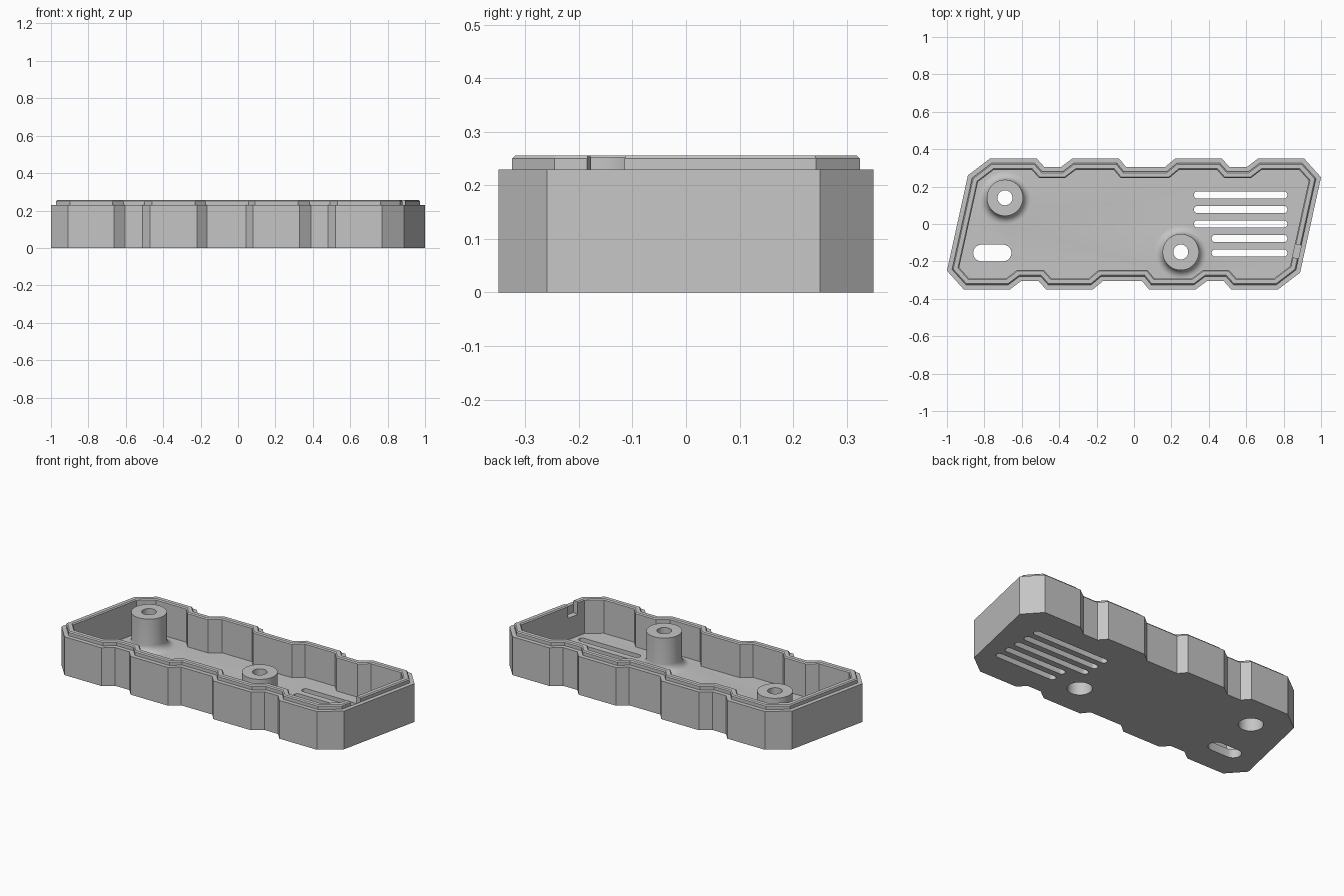
import bpy, bmesh
from math import sin, cos, pi, radians
from mathutils import Vector

cube = bpy.data.objects.get("Cube")
if cube:
    bpy.data.objects.remove(cube, do_unlink=True)

GREY = bpy.data.materials.new("grey_plastic")
GREY.use_nodes = True
GREY.diffuse_color = (0.56, 0.56, 0.56, 1)
GREY.node_tree.nodes["Principled BSDF"].inputs["Base Color"].default_value = GREY.diffuse_color

FLOOR, RIM, TOP = 0.05, 0.23, 0.256


def loft(bm, rings):
    """Closed solid through rings of equal point count, capped at both ends."""
    loops = [[bm.verts.new(p) for p in ring] for ring in rings]
    n = len(loops[0])
    for a, b in zip(loops, loops[1:]):
        for i in range(n):
            j = (i + 1) % n
            bm.faces.new((a[i], a[j], b[j], b[i]))
    bm.faces.new(loops[0][::-1])
    bm.faces.new(loops[-1])


def make(name, bm):
    bmesh.ops.recalc_face_normals(bm, faces=bm.faces)
    mesh = bpy.data.meshes.new(name)
    bm.to_mesh(mesh)
    bm.free()
    mesh.materials.append(GREY)
    ob = bpy.data.objects.new(name, mesh)
    bpy.context.collection.objects.link(ob)
    return ob


def inset(pts, d):
    """Mitred inward offset of a counter-clockwise outline."""
    out = []
    for i, p in enumerate(pts):
        u = (p - pts[i - 1]).normalized()
        v = (pts[(i + 1) % len(pts)] - p).normalized()
        n1, n2 = Vector((-u.y, u.x)), Vector((-v.y, v.x))
        out.append(p + (n1 + n2) * d / (1 + n1.dot(n2)))
    return out


def lathe(bm, x, y, profile, seg=48):
    loft(bm, [[(x + r * cos(2 * pi * i / seg), y + r * sin(2 * pi * i / seg), z)
               for i in range(seg)] for r, z in profile])


def pill(bm, x0, x1, y, r, seg=10):
    """Vertical cutter with rounded ends along x."""
    ring = [(x1 - r + r * cos(t), y + r * sin(t))
            for t in (-pi / 2 + pi * i / seg for i in range(seg + 1))]
    ring += [(x0 + r + r * cos(t), y + r * sin(t))
             for t in (pi / 2 + pi * i / seg for i in range(seg + 1))]
    loft(bm, [[(px, py, z) for px, py in ring] for z in (-0.1, 0.12)])


def boolean(target, tool, operation):
    mod = target.modifiers.new(operation.lower(), 'BOOLEAN')
    mod.operation, mod.solver, mod.object = operation, 'EXACT', tool
    bpy.context.view_layer.objects.active = target
    bpy.ops.object.modifier_apply(modifier=mod.name)
    bpy.data.objects.remove(tool, do_unlink=True)


# Outline: the front half, then the same half turned by 180 degrees
EDGE, DIP = -0.35, -0.305
half = [(-1, -0.25), (-0.91, EDGE)]
for a, b, c, d in ((-0.663, -0.604, -0.51, -0.47),
                   (-0.22, -0.166, 0.043, 0.08),
                   (0.33, 0.39, 0.48, 0.52)):
    half += [(a, EDGE), (b, DIP), (c, DIP), (d, EDGE)]
half += [(0.77, EDGE), (0.888, -0.26)]
outline = [Vector(p) for p in half] + [-Vector(p) for p in half]

# Tray: outer wall, stepped lip with bevelled edges, inner wall and floor
bm = bmesh.new()
section = [(0, 0), (0, RIM), (0.025, RIM), (0.025, 0.25), (0.031, TOP),
           (0.054, TOP), (0.06, 0.25), (0.06, FLOOR)]
loft(bm, [[(p.x, p.y, z) for p in inset(outline, d)] for d, z in section])
tray = make("enclosure_tray", bm)

# Screw bosses with a cove at the foot
BOSSES = ((-0.69, 0.14), (0.25, -0.15))
R, COVE = 0.097, 0.045
foot = [(R + COVE - COVE * sin(t), FLOOR + COVE - COVE * cos(t))
        for t in (pi / 2 * i / 8 for i in range(9))]
bm = bmesh.new()
for x, y in BOSSES:
    lathe(bm, x, y, [(R + COVE, 0.02)] + foot + [(R, 0.253)])
boolean(tray, make("screw_bosses", bm), 'UNION')

# Openings: stepped screw holes, cable slot and vents
bm = bmesh.new()
for x, y in BOSSES:
    lathe(bm, x, y, [(0.067, -0.1), (0.067, 0.2), (0.04, 0.2), (0.04, 0.4)])
pill(bm, -0.86, -0.655, -0.155, 0.045)
for i in range(5):
    pill(bm, 0.32 if i < 3 else 0.415, 0.82, 0.155 - 0.0775 * i, 0.02)

# Latch pocket in the lip of the right-hand end wall
a, b = Vector((0.888, -0.26)), Vector((1, 0.25))
along = (b - a).normalized()
inward = Vector((-along.y, along.x))
mid = a + along * (0.105 / along.y)
corners = [mid + along * s + inward * d
           for s, d in ((-0.036, 0.0249), (0.036, 0.0249), (0.036, 0.09), (-0.036, 0.09))]
loft(bm, [[(p.x, p.y, z) for p in corners] for z in (0.18, 0.4)])
boolean(tray, make("openings", bm), 'DIFFERENCE')

# Smooth the round parts, keep every crease sharp
bpy.ops.object.select_all(action='DESELECT')
tray.select_set(True)
bpy.context.view_layer.objects.active = tray
bpy.ops.object.shade_smooth_by_angle(angle=radians(25))
